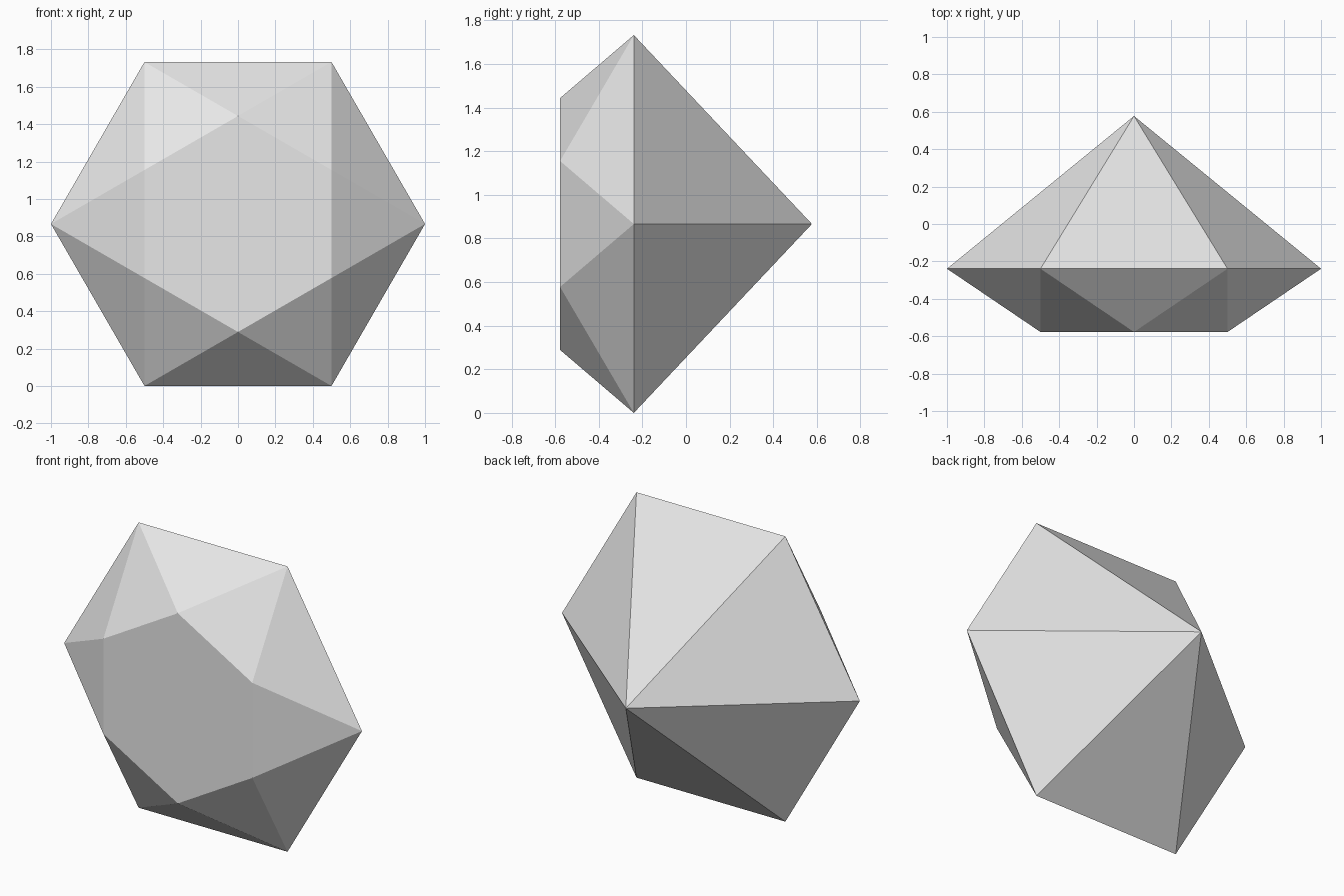
import bpy, bmesh, math

if "Cube" in bpy.data.objects:
    bpy.data.objects.remove(bpy.data.objects["Cube"])

R = 1.0                       # girdle radius
r = 1 / math.sqrt(3)          # front table radius
ZC = math.sqrt(3) / 2         # centre height
Y_APEX = 1 / math.sqrt(3)
Y_GIRDLE = Y_APEX - math.sqrt(2 / 3)
Y_TABLE = -Y_APEX

bm = bmesh.new()


def ring(radius, y, offset):
    return [bm.verts.new((radius * math.cos(math.radians(60 * i + offset)), y,
                          ZC + radius * math.sin(math.radians(60 * i + offset))))
            for i in range(6)]


# girdle hexagon, front table hexagon turned by 30 degrees, back point
girdle = ring(R, Y_GIRDLE, 0)
table = ring(r, Y_TABLE, 30)
apex = bm.verts.new((0, Y_APEX, ZC))

bm.faces.new(table)
for i in range(6):
    j = (i + 1) % 6
    bm.faces.new((girdle[i], girdle[j], table[i]))   # crown facets on the girdle
    bm.faces.new((table[i], girdle[j], table[j]))    # crown facets on the table
    bm.faces.new((girdle[j], girdle[i], apex))       # back pyramid facets
bmesh.ops.recalc_face_normals(bm, faces=bm.faces)

mesh = bpy.data.meshes.new("faceted_gem")
bm.to_mesh(mesh)
bm.free()

mat = bpy.data.materials.new("light grey")
mat.diffuse_color = (0.8, 0.8, 0.8, 1)
mat.use_nodes = True
mat.node_tree.nodes["Principled BSDF"].inputs["Base Color"].default_value = mat.diffuse_color
mesh.materials.append(mat)
gem = bpy.data.objects.new("faceted_gem", mesh)
bpy.context.collection.objects.link(gem)
